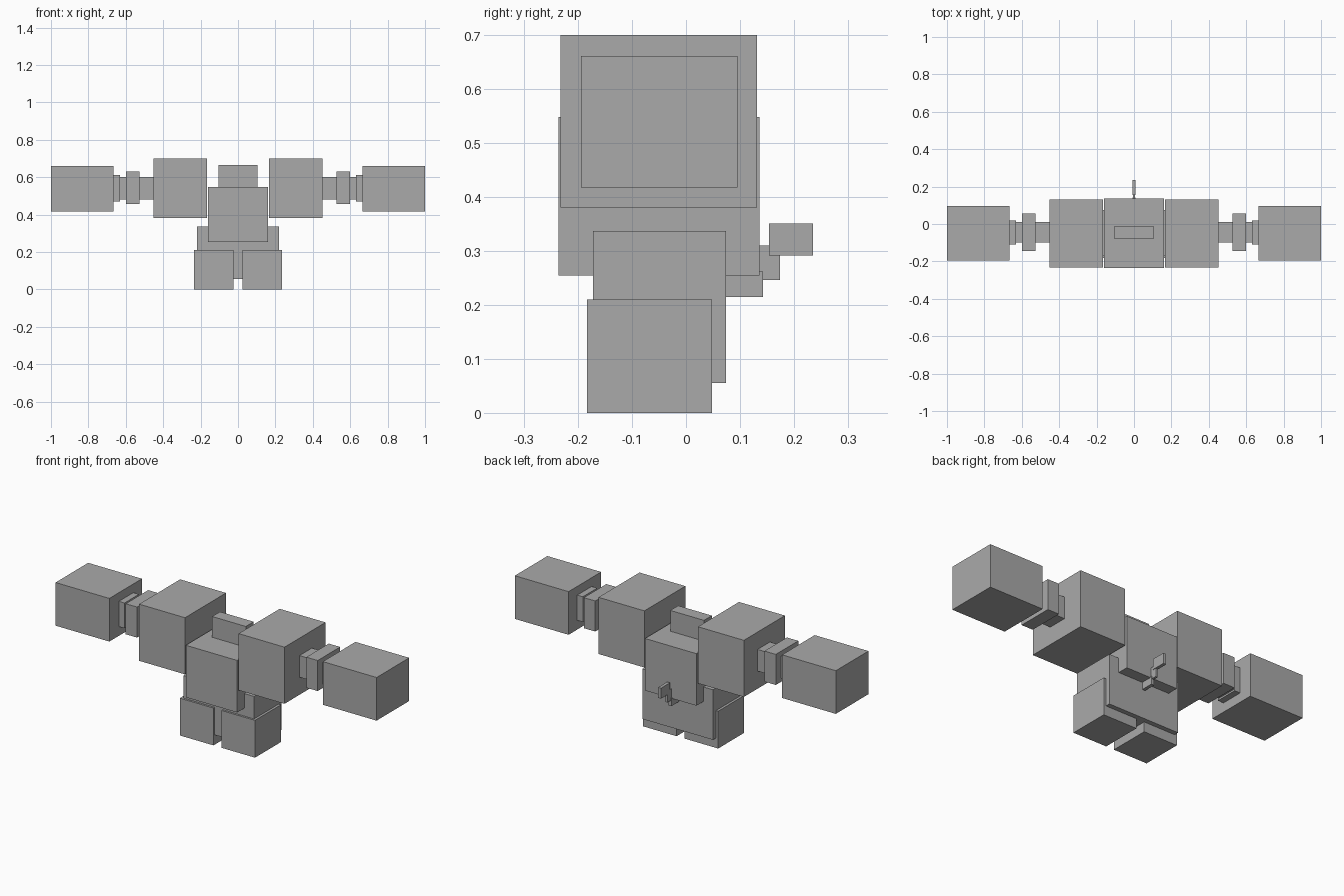
import bpy

if "Cube" in bpy.data.objects:
    bpy.data.objects.remove(bpy.data.objects["Cube"])

# One flat colour for the whole model
grey = bpy.data.materials.new("mid grey")
grey.diffuse_color = (0.4, 0.4, 0.4, 1)
grey.use_nodes = True
grey.node_tree.nodes["Principled BSDF"].inputs["Base Color"].default_value = grey.diffuse_color


def box(name, x, y, z):
    """Axis-aligned block from (min, max) ranges."""
    lo, hi = zip(x, y, z)
    bpy.ops.mesh.primitive_cube_add(size=1, location=[(a + b) / 2 for a, b in zip(lo, hi)])
    ob = bpy.context.object
    ob.name = name
    ob.scale = [b - a for a, b in zip(lo, hi)]
    bpy.ops.object.transform_apply(location=False, rotation=False, scale=True)
    ob.data.materials.append(grey)
    return ob


def pair(name, x, y, z):
    """The same block on the left and right sides."""
    box(name + "_right", x, y, z)
    box(name + "_left", (-x[1], -x[0]), y, z)


# Body
box("torso", (-0.16, 0.16), (-0.236, 0.136), (0.255, 0.548))
box("head", (-0.105, 0.105), (-0.08, -0.01), (0.50, 0.665))
box("pelvis", (-0.22, 0.22), (-0.172, 0.074), (0.055, 0.337))

# Legs
pair("leg", (0.025, 0.234), (-0.183, 0.048), (0.0, 0.21))

# Arms, from the shoulder outwards
pair("shoulder", (0.167, 0.453), (-0.233, 0.132), (0.381, 0.70))
pair("arm_rod", (0.44, 0.64), (-0.10, 0.01), (0.48, 0.602))
pair("elbow", (0.527, 0.598), (-0.145, 0.055), (0.458, 0.63))
pair("wrist", (0.63, 0.67), (-0.11, 0.018), (0.47, 0.612))
pair("fist", (0.665, 1.0), (-0.195, 0.095), (0.418, 0.661))

# Stepped tail
box("tail_base", (-0.009, 0.009), (0.065, 0.143), (0.215, 0.262))
box("tail_middle", (-0.006, 0.006), (0.12, 0.174), (0.246, 0.31))
box("tail_tip", (-0.009, 0.009), (0.154, 0.235), (0.292, 0.351))
